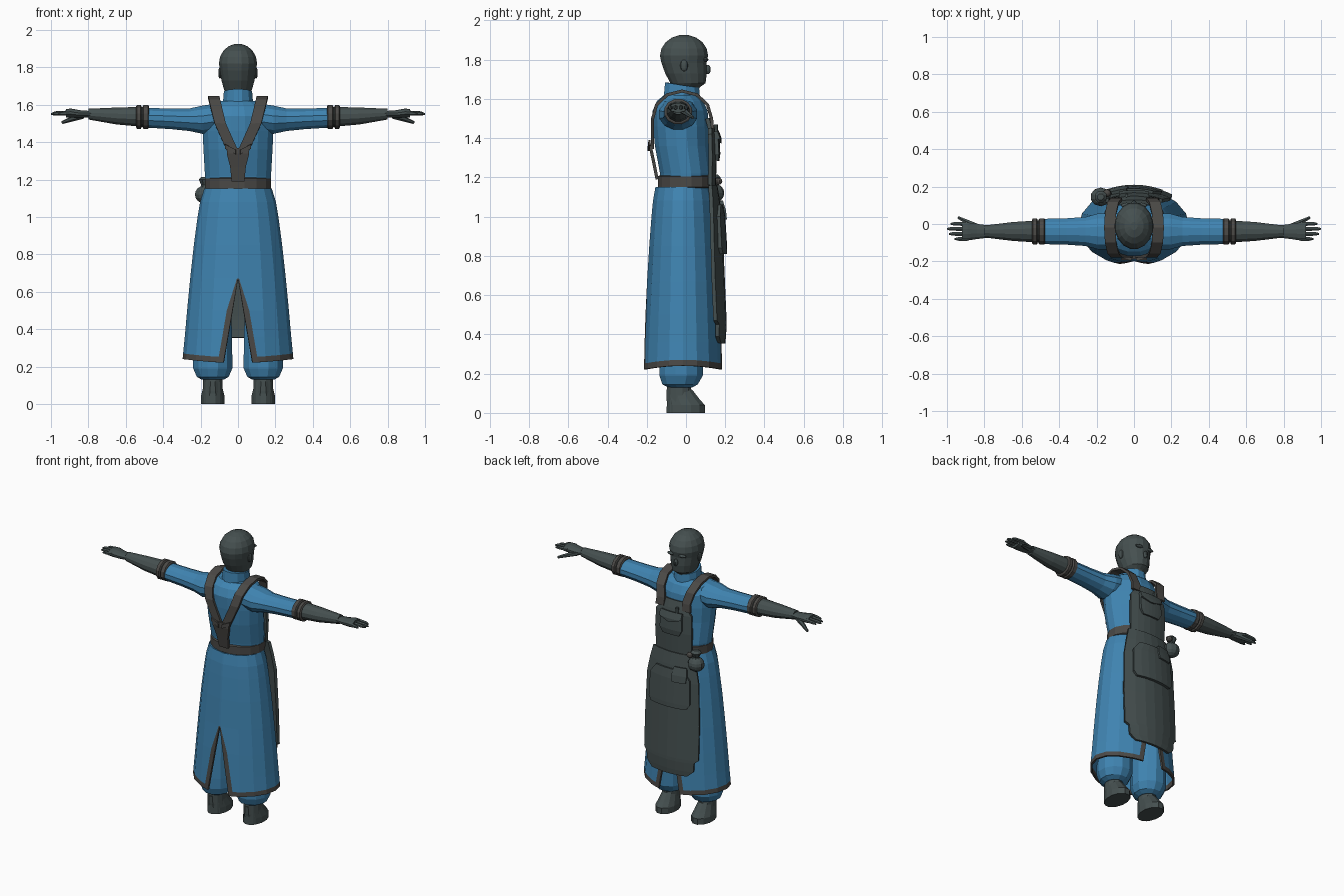
import bpy, bmesh
from math import cos, sin, pi, sqrt, radians
from mathutils import Vector

cube = bpy.data.objects.get("Cube")
if cube:
    bpy.data.objects.remove(cube)


def material(name, red, green, blue):
    colour = (red, green, blue, 1)
    mat = bpy.data.materials.new(name)
    mat.use_nodes = True
    mat.diffuse_color = colour
    mat.node_tree.nodes["Principled BSDF"].inputs["Base Color"].default_value = colour
    return mat


BLUE = material("blue_cloth", .05, .23, .44)
SLATE = material("dark_slate", .06, .08, .08)
TRIM = material("warm_grey_trim", .07, .067, .062)


def finish(name, bm, materials, mirror=False, thickness=0):
    bmesh.ops.recalc_face_normals(bm, faces=bm.faces)
    mesh = bpy.data.meshes.new(name)
    bm.to_mesh(mesh)
    bm.free()
    for mat in materials:
        mesh.materials.append(mat)
    part = bpy.data.objects.new(name, mesh)
    bpy.context.collection.objects.link(part)
    if mirror:
        part.modifiers.new("Mirror", "MIRROR")
    if thickness:
        solid = part.modifiers.new("Solidify", "SOLIDIFY")
        solid.thickness = thickness
        solid.offset = 0
    return part


def loft(name, mat, rings, at=0, ratio=1, sides=12, along_x=False, mirror=False, tilt=0):
    """Closed tube with elliptical rings, each (position, centre, radius)."""
    bm = bmesh.new()
    loops = []
    for position, centre, radius in rings:
        loop = []
        for k in range(sides):
            angle = 2 * pi * (k + .5) / sides
            across = at + radius * cos(angle)
            other = centre + radius * ratio * sin(angle)
            if along_x:
                point = (position, across, other)
            else:
                point = (across, other, position + tilt * sin(angle))
            loop.append(bm.verts.new(point))
        loops.append(loop)
    for low, high in zip(loops, loops[1:]):
        for k in range(sides):
            nxt = (k + 1) % sides
            bm.faces.new((low[k], low[nxt], high[nxt], high[k]))
    bm.faces.new(loops[0])
    bm.faces.new(loops[-1])
    return finish(name, bm, [mat], mirror)


def sheet(name, materials, rows, thickness, mirror=False, rule=lambda row, column: 0):
    """Thick cloth through rows of points; the rule picks each face's material."""
    bm = bmesh.new()
    grid = [[bm.verts.new(point) for point in row] for row in rows]
    for i, (low, high) in enumerate(zip(grid, grid[1:])):
        for j in range(len(low) - 1):
            face = bm.faces.new((low[j], low[j + 1], high[j + 1], high[j]))
            face.material_index = rule(i, j)
    return finish(name, bm, materials, mirror, thickness)


def panel(name, mat, rows, centre=0, columns=6):
    """Panel bowed around the body; each row is (height, half width, depth)."""
    points = []
    for z, half, y in rows:
        xs = [centre + half * (2 * k / columns - 1) for k in range(columns + 1)]
        points.append([(x, y - 1.2 * x * x, z) for x in xs])
    return sheet(name, [mat], points, .02)


def ball(name, mat, location, size, mirror=False):
    bm = bmesh.new()
    bmesh.ops.create_uvsphere(bm, u_segments=10, v_segments=8, radius=1)
    bmesh.ops.scale(bm, vec=Vector(size), verts=bm.verts)
    bmesh.ops.translate(bm, vec=Vector(location), verts=bm.verts)
    return finish(name, bm, [mat], mirror)


# Head: neck and jaw below, rounded dome above
jaw = [(1.6, -.02, .055), (1.66, 0, .06), (1.68, .01, .076), (1.73, 0, .09)]
dome = [(1.82 + .107 * sin(a), -.01, .104 * cos(a))
        for a in (radians(step) for step in range(-20, 81, 20))]
loft("head", SLATE, jaw + dome, ratio=1.2, sides=16)
ball("nose", SLATE, (0, .11, 1.75), (.014, .016, .024))
ball("brow", SLATE, (.04, .1, 1.8), (.03, .014, .01), mirror=True)
ball("ear", SLATE, (.096, -.01, 1.77), (.01, .02, .03), mirror=True)
loft("collar", BLUE, [(1.56, -.02, .095), (1.61, -.02, .083), (1.67, -.02, .078),
                      (1.67, -.02, .066)], ratio=1.15, tilt=-.014)

# Torso and belt
loft("torso", BLUE, [(1.13, 0, .172), (1.22, 0, .18), (1.36, -.02, .188), (1.46, -.025, .193),
                     (1.54, -.03, .19), (1.59, -.03, .16), (1.62, -.03, .11)],
     ratio=.75, sides=16)
loft("belt", TRIM, [(1.145, 0, .17), (1.15, 0, .18), (1.205, 0, .18), (1.21, 0, .17)],
     ratio=.81, sides=16)

# Sleeves, cuffs and gloves
arm = dict(at=-.04, along_x=True, mirror=True)
loft("sleeve", BLUE, [(.12, 1.53, .1), (.19, 1.52, .1), (.26, 1.52, .08), (.36, 1.525, .073),
                      (.48, 1.53, .07)], ratio=.78, **arm)
for start, end in ((.475, .51), (.515, .545)):
    loft("cuff_band", TRIM, [(start, 1.535, .064), (start + .005, 1.535, .073),
                             (end - .005, 1.535, .073), (end, 1.535, .064)], ratio=.9, **arm)
loft("glove", SLATE, [(.5, 1.535, .062), (.65, 1.54, .052), (.8, 1.55, .033)],
     ratio=.9, **arm)
loft("palm", SLATE, [(.78, 1.55, .034), (.84, 1.55, .042), (.89, 1.555, .05),
                     (.92, 1.555, .048)], ratio=.5, **arm)
digit = dict(arm, sides=6)
for k, reach in enumerate((.96, .99, 1, .98)):
    digit["at"] = -.08 + .027 * k
    loft("finger", SLATE, [(.89, 1.557, .013), (reach - .02, 1.554, .011),
                           (reach, 1.55, .005)], **digit)
bm = bmesh.new()
thumb_base, thumb_tip = Vector((.83, -.02, 1.545)), Vector((.94, .035, 1.505))
bmesh.ops.create_cone(bm, cap_ends=True, segments=6, radius1=.02, radius2=.008,
                      depth=(thumb_tip - thumb_base).length)
turn = (thumb_tip - thumb_base).to_track_quat("Z", "Y").to_matrix()
bmesh.ops.rotate(bm, matrix=turn, verts=bm.verts)
bmesh.ops.translate(bm, vec=(thumb_base + thumb_tip) / 2, verts=bm.verts)
finish("thumb", bm, [SLATE], mirror=True)

# Trousers and boots
loft("trouser_leg", BLUE, [(.13, -.03, .06), (.145, -.03, .088), (.19, -.025, .108),
                           (.26, -.025, .108), (.7, -.01, .1)],
     at=.135, ratio=1.06, mirror=True)
loft("boot_ankle", SLATE, [(0, -.035, .055), (.17, -.035, .052)],
     at=.135, ratio=1.2, mirror=True)
loft("boot_foot", SLATE, [(0, 0, .066), (.04, 0, .066), (.07, -.015, .058), (.12, -.035, .045)],
     at=.135, ratio=1.5, mirror=True)

# Long skirt, split front and back, with trimmed hem and slits
top, slit, hem, bottom = 1.15, .67, .25, .22
heights = (top, 1.08, 1, .85, slit, .5, .36, hem, bottom)
rows = []
for z in heights:
    flare = ((top - z) / (top - bottom)) ** .65
    wide, deep = .175 + .115 * flare, .135 + .065 * flare
    gap = max(0, .17 * (slit - z))
    edge = gap + (.03 if z < slit else .005)
    quarter = [(x, deep * sqrt(1 - (x / wide) ** 2)) for x in
               [gap, edge] + [wide * sin(radians(a)) for a in (30, 50, 70)]]
    outline = [(x, -y) for x, y in quarter] + [(wide, 0)] + quarter[::-1]
    rise = .02 if z <= hem else 0
    rows.append([(x, y - .015, z + rise * (x / wide) ** 2) for x, y in outline])
last_row, last_column = len(rows) - 2, len(rows[0]) - 2
sheet("skirt", [BLUE, TRIM], rows, .012, mirror=True,
      rule=lambda row, column: int(row == last_row or (
          heights[row] <= slit and column in (0, last_column))))

# Apron skirt, bib and pockets
panel("apron", SLATE, [(1.16, .15, .15), (1.08, .17, .163), (.98, .19, .175), (.7, .2, .187),
                       (.47, .2, .197), (.45, .175, .197), (.39, .17, .194), (.355, .13, .19)])
panel("apron_pocket", SLATE, [(1.06, .1, .18), (1, .145, .19), (.84, .15, .2), (.81, .13, .2)])
panel("pocket_flap", SLATE, [(1.08, .04, .18), (1.03, .05, .195), (.985, .045, .2)], centre=-.08)
panel("bib", SLATE, [(1.16, .13, .142), (1.3, .135, .147), (1.42, .13, .142),
                     (1.45, .105, .135), (1.5, .1, .12)])
panel("bib_pocket", SLATE, [(1.42, .078, .16), (1.32, .08, .165), (1.285, .06, .16)])
panel("bib_pocket_flap", SLATE, [(1.435, .08, .158), (1.395, .08, .172), (1.375, .01, .172)])
loft("pocket_tool", SLATE, [(1.36, .155, .01), (1.47, .152, .01)], at=-.04, sides=6)

# Straps arch over the shoulders and meet in a tapered piece on the back
arch = [(.095 + .035 * sin(a), -.02 - .15 * cos(a), 1.5 + .14 * sin(a))
        for a in (radians(step) for step in range(0, 181, 30))]
path = [(.025, -.172, 1.345)] + arch + [(.1, .135, 1.45)]
sheet("shoulder_strap", [TRIM], [[(x - .03, y, z), (x + .03, y, z)] for x, y, z in path],
      .016, mirror=True)
taper = [(.06, -.178, 1.37), (.06, -.178, 1.34), (.042, -.163, 1.27), (.034, -.147, 1.19)]
sheet("back_strap", [TRIM], [[(-x, y, z), (x, y, z)] for x, y, z in taper], .016)
sheet("strap_keeper", [TRIM], [[(.012, -.19, z), (.07, -.186, z + .03)]
                               for z in (1.335, 1.36)], .01, mirror=True)

# Pouch hanging from the belt
ball("pouch", SLATE, (-.178, .145, 1.12), (.055, .05, .048))
loft("pouch_neck", SLATE, [(1.15, .145, .03), (1.17, .145, .02), (1.2, .145, .034),
                           (1.215, .145, .018)], at=-.178, sides=8)
ball("pouch_toggle", TRIM, (-.145, .165, 1.18), (.022, .02, .018))
